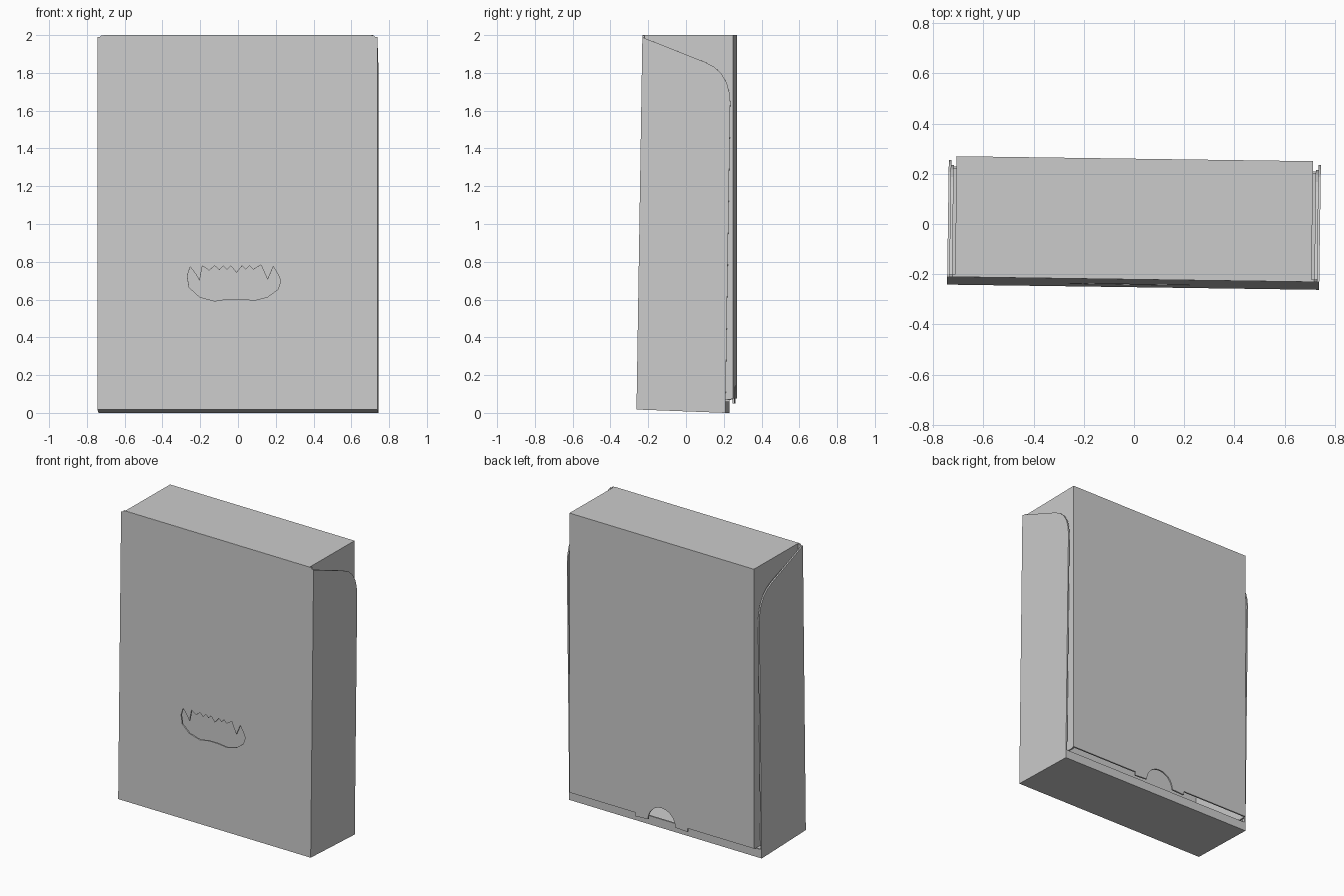
import bpy, bmesh, math
from mathutils import Matrix

cube = bpy.data.objects.get("Cube")
if cube:
    bpy.data.objects.remove(cube, do_unlink=True)

card = bpy.data.materials.new("grey_card")
card.use_nodes = True
grey = (0.6, 0.6, 0.6, 1)
card.diffuse_color = grey
card.node_tree.nodes["Principled BSDF"].inputs["Base Color"].default_value = grey

# The whole box is turned slightly; the tray also leans back inside that turn
TURN = Matrix.Rotation(math.radians(-0.8), 4, "Z")
LEAN = Matrix.Rotation(math.radians(-0.9), 4, "X")
FACING = {
    "x": Matrix(((0, 0, 1, 0), (1, 0, 0, 0), (0, 1, 0, 0), (0, 0, 0, 1))),
    "y": Matrix.Rotation(math.pi / 2, 4, "X"),
    "z": Matrix.Identity(4),
}


def panel(name, loops, facing, low, high, lean=False):
    """Flat card sheet: outline plus holes, spanning low..high along its facing axis."""
    curve = bpy.data.curves.new(name, "CURVE")
    curve.dimensions = "2D"
    curve.fill_mode = "BOTH"
    curve.extrude = (high - low) / 2
    for loop in loops:
        spline = curve.splines.new("POLY")
        spline.points.add(len(loop) - 1)
        for point, (u, v) in zip(spline.points, loop):
            point.co = (u, v, 0, 1)
        spline.use_cyclic_u = True
    helper = bpy.data.objects.new(name + "_outline", curve)
    mesh = bpy.data.meshes.new_from_object(helper)
    bpy.data.objects.remove(helper)
    bpy.data.curves.remove(curve)

    offset = [0, 0, 0]
    offset["xyz".index(facing)] = (low + high) / 2
    place = TURN @ (LEAN if lean else Matrix.Identity(4))
    mesh.transform(place @ Matrix.Translation(offset) @ FACING[facing])
    bm = bmesh.new()
    bm.from_mesh(mesh)
    bmesh.ops.remove_doubles(bm, verts=bm.verts, dist=1e-5)
    bmesh.ops.recalc_face_normals(bm, faces=bm.faces)
    for face in bm.faces:
        face.smooth = False
    bm.to_mesh(mesh)
    bm.free()
    mesh.name = name
    mesh.materials.clear()
    mesh.materials.append(card)
    obj = bpy.data.objects.new(name, mesh)
    bpy.context.collection.objects.link(obj)
    return obj


def rect(u0, v0, u1, v1):
    return [(u0, v0), (u1, v0), (u1, v1), (u0, v1)]


HALF = 0.741      # outer tray half width
INNER = 0.71      # lid half width
FRONT = -0.252
WALL = 0.01

# Front panel with clipped top corners and a fanged mouth cut-out
front = [(-HALF, 0.014), (HALF, 0.014), (HALF, 1.975), (0.72, 1.995),
         (-0.72, 1.995), (-HALF, 1.975)]
teeth = [(-.25, .77), (-.22, .73), (-.2, .695), (-.185, .775), (-.15, .75),
         (-.12, .775), (-.095, .752), (-.075, .775), (-.055, .755), (-.035, .775),
         (-.005, .738), (.025, .775), (.045, .755), (.065, .775), (.085, .755),
         (.125, .78), (.16, .7), (.19, .77), (.215, .73)]
jaw = [(.23, .695), (.215, .65), (.16, .61), (.09, .592), (.02, .6), (-.05, .6),
       (-.12, .588), (-.2, .61), (-.255, .66), (-.265, .72)]
panel("front_panel", [front, teeth + jaw], "y", FRONT, FRONT + WALL, lean=True)


# Tray sides: sloping top edge rounding into the back edge, with a shorter lining
def side_outline(inset):
    back = 0.219 - inset
    return [(FRONT, 0.014), (back, 0.008), (back, 1.65), (back - .006, 1.7),
            (back - .02, 1.75), (back - .05, 1.8), (back - .09, 1.835),
            (back - .14, 1.86), (FRONT, 1.985 - inset)]


for side, sign in (("left", 1), ("right", -1)):
    for part, inset, a, b in (("side", 0, HALF, HALF - WALL),
                              ("lining", 0.02, HALF - WALL, HALF - 2 * WALL)):
        low, high = sorted((sign * a, sign * b))
        panel(f"tray_{part}_{side}", [side_outline(inset)], "x", low, high, lean=True)

# Tray floor folding up into the low back lip
floor = [(FRONT, .014), (.219, .0035), (.219, .063), (.209, .063),
         (.209, .014), (FRONT, .024)]
panel("tray_floor_and_lip", [floor], "x", -HALF, HALF, lean=True)

# Lid top
panel("lid_top", [rect(-INNER, -0.22, INNER, 0.26)], "z", 2 - WALL, 2)

# Lid back with a lower centre tab and a half-round thumb notch
notch = [(0.105 * math.cos(a), 0.055 + 0.105 * math.sin(a))
         for a in (math.pi * (1 - i / 16) for i in range(17))]
back = ([(-INNER, .075), (-.2, .075), (-.2, .05)] + notch +
        [(.2, .05), (.2, .075), (INNER, .075), (INNER, 2 - WALL), (-INNER, 2 - WALL)])
panel("lid_back", [back], "y", 0.25, 0.26)

# Lid side flaps tucked inside the tray
flap = [(-0.235, 0.06), (0.25, 0.07), (0.25, 2 - WALL), (-0.22, 2 - WALL)]
for side, sign in (("left", 1), ("right", -1)):
    low, high = sorted((sign * INNER, sign * (INNER - WALL)))
    panel(f"lid_flap_{side}", [flap], "x", low, high)
